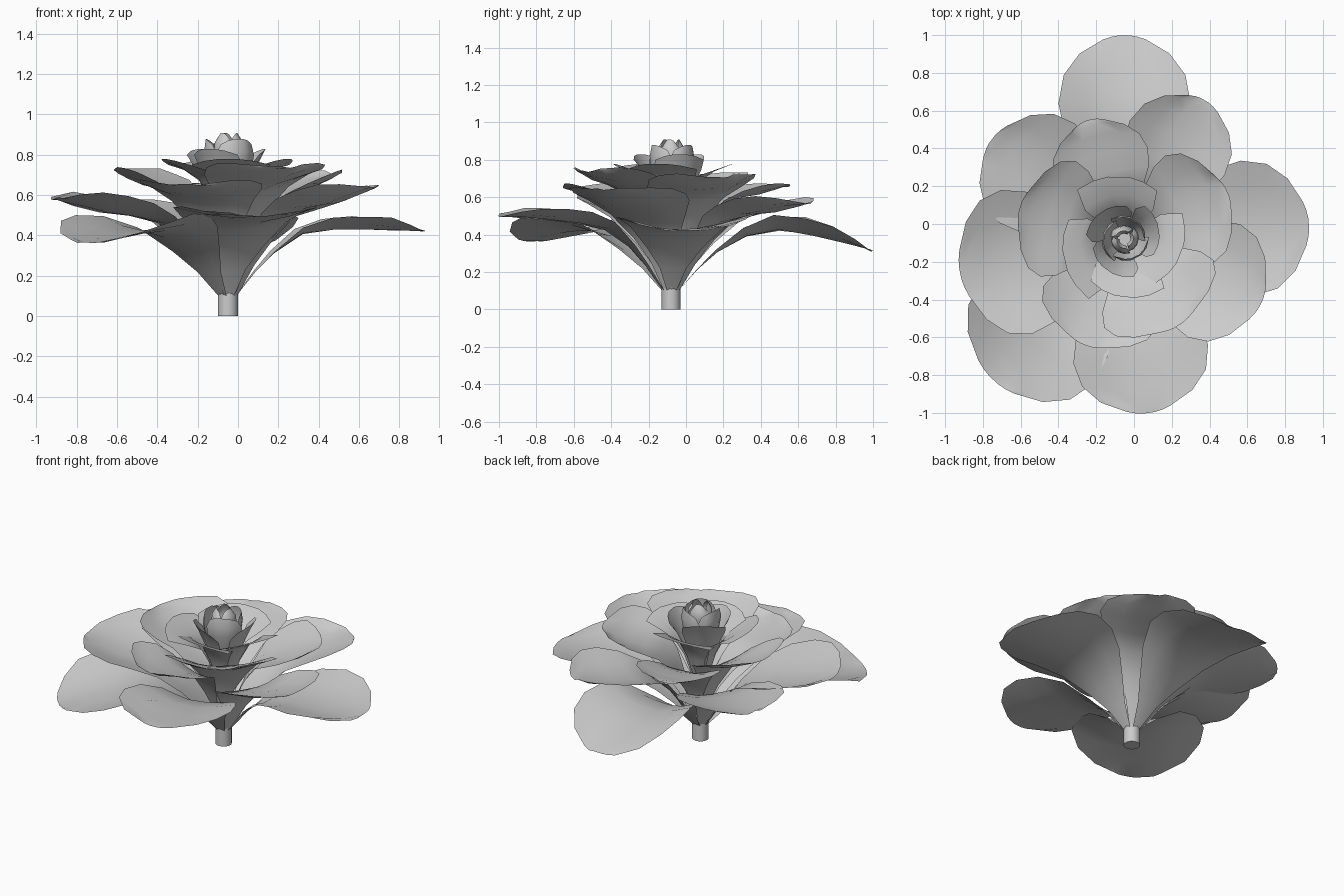
import bpy, bmesh, random
from math import sin, cos, radians

if "Cube" in bpy.data.objects:
    bpy.data.objects.remove(bpy.data.objects["Cube"])
random.seed(4)
CX, CY = -0.05, -0.08            # flower axis


def make_sheet(name, rows):
    # skin a grid of points into a thin smooth petal
    bm = bmesh.new()
    grid = [[bm.verts.new(p) for p in row] for row in rows]
    for a, b in zip(grid, grid[1:]):
        for i in range(len(a) - 1):
            bm.faces.new((a[i], b[i], b[i + 1], a[i + 1]))
    for f in bm.faces:
        f.smooth = True
    bm.normal_update()
    me = bpy.data.meshes.new(name)
    bm.to_mesh(me)
    bm.free()
    ob = bpy.data.objects.new(name, me)
    bpy.context.collection.objects.link(ob)
    return ob


OUTLINE = [(0, .07), (.1, .2), (.2, .4), (.35, .68), (.52, .9),
           (.7, 1), (.85, .92), (.95, .68), (1, .32)]
VS = [-1, -.6, -.25, .25, .6, 1]


def open_petal(name, az, R, W, zb, zm, zt, lift):
    # spreading petal: steep at the stem, then flat to a rounded tip
    a = radians(az)
    rows = []
    for f, w in OUTLINE:
        row = []
        for v in VS:
            r = .04 + (R - .04) * f - .07 * v * v * w * f
            y = W * w * v
            if f < .5:
                z = zb + (zm - zb) * (1 - (1 - 2 * f) ** 2)
            else:
                z = zm + (zt - zm) * (2 * f - 1) ** 1.4
            z += lift * v * v * w * w
            if f > .3:
                z += random.uniform(-.006, .006)
            row.append((CX + r * cos(a) - y * sin(a),
                        CY + r * sin(a) + y * cos(a), z))
        rows.append(row)
    make_sheet(name, rows)


def cup_petal(name, az, spread, profile):
    # wrapped petal: sweep a profile around the flower axis
    rows = []
    n = len(profile) - 1
    for k, (r, z) in enumerate(profile):
        t = k / n
        s = spread * (.75 + .6 * t - .6 * t ** 3)
        row = []
        for v in VS:
            a = radians(az + s * v)
            rr = r * (1 + .08 * v)          # slight spiral so petals overlap
            row.append((CX + rr * cos(a), CY + rr * sin(a),
                        z - .03 * v * v * t))
        rows.append(row)
    make_sheet(name, rows)


# stem
bpy.ops.mesh.primitive_cylinder_add(vertices=16, radius=.05, depth=.16,
                                    location=(CX, CY, .08))
bpy.context.object.name = "stem"
bpy.ops.object.shade_smooth_by_angle()

# outer and middle petals: azimuth, length, half width, z base, mid, tip, lift
PETALS = [
    (90, 1.08, .35, .1, .42, .31, .10),
    (5, .98, .36, .1, .43, .42, .07),
    (-82, .93, .36, .1, .46, .50, .07),
    (227, 1.02, .40, .1, .42, .36, .10),
    (143, .88, .33, .1, .48, .55, .06),
    (192, .89, .39, .1, .49, .58, .08),
    (-25, .80, .33, .1, .52, .64, .07),
    (60, .85, .29, .1, .50, .57, .07),
    (107, .66, .26, .2, .59, .66, .05),
    (25, .60, .31, .22, .61, .71, .06),
    (250, .60, .32, .2, .58, .65, .06),
    (163, .58, .32, .22, .62, .72, .06),
    (-58, .54, .34, .25, .65, .74, .06),
]
for i, p in enumerate(PETALS):
    open_petal(f"{'outer' if i < 8 else 'middle'}_petal_{i + 1}", *p)

# inner cups
for i, (az, k) in enumerate([(200, 1.1), (95, 1.08), (-15, 1), (270, 1)]):
    cup_petal(f"inner_petal_{i + 1}", az, 52,
              [(.04, .39), (.09, .56), (.15, .68), (.22 * k, .74), (.31 * k, .78)])
for i, az in enumerate([240, 130, 15]):
    cup_petal(f"heart_petal_{i + 1}", az, 58,
              [(.04, .47), (.09, .6), (.13, .7), (.16, .77), (.19, .83)])

# closed bud
for i, az in enumerate([60, 180, 300]):
    cup_petal(f"bud_petal_{i + 1}", az, 68,
              [(.04, .55), (.08, .66), (.11, .75), (.12, .82), (.11, .88)])
    cup_petal(f"bud_core_{i + 1}", az + 50, 65,
              [(.03, .65), (.06, .75), (.075, .82), (.07, .87), (.045, .91)])
